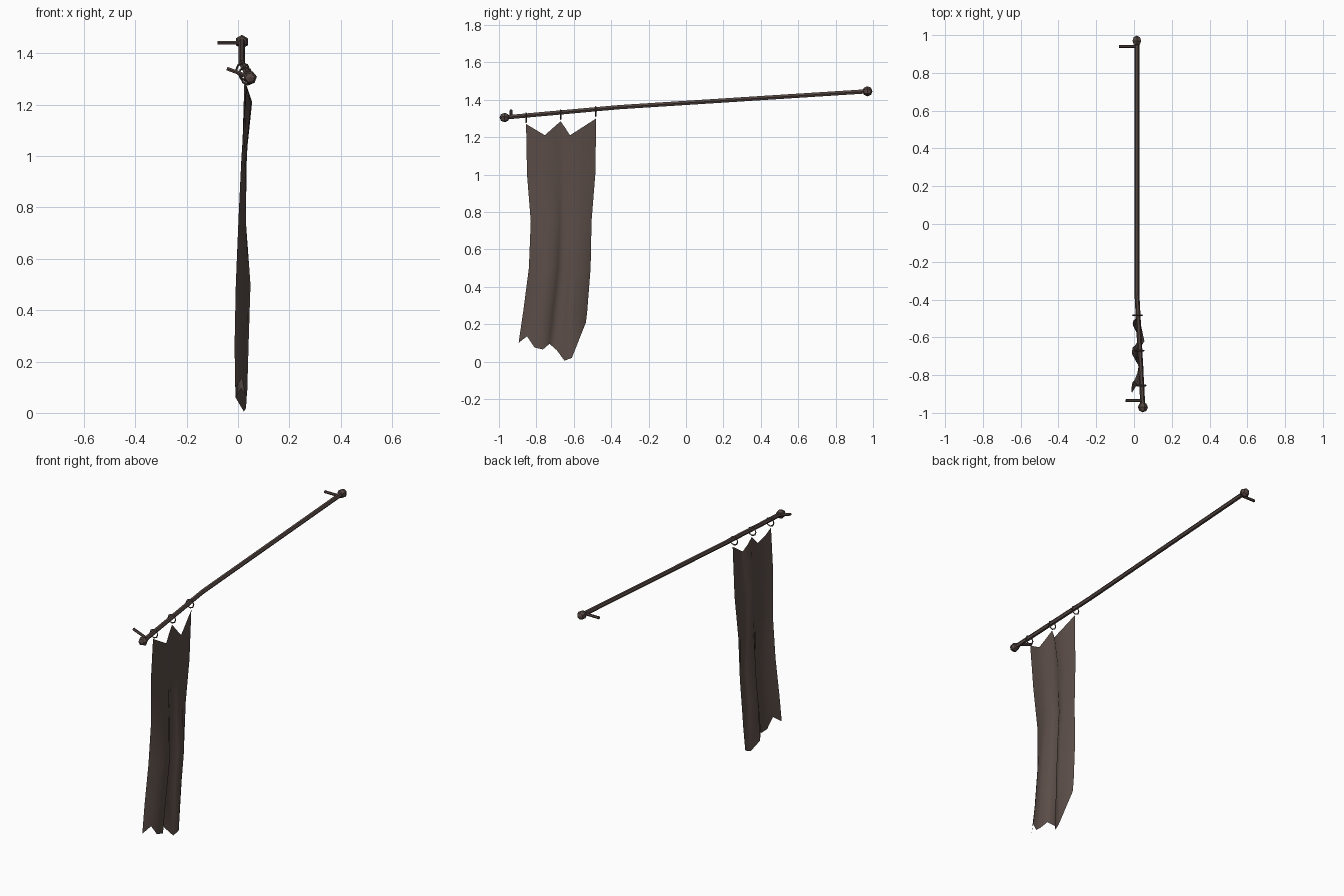
import bpy, bmesh, math
from mathutils import Vector

if "Cube" in bpy.data.objects:
    bpy.data.objects.remove(bpy.data.objects["Cube"])


def material(name, rgb):
    m = bpy.data.materials.new(name)
    m.diffuse_color = (*rgb, 1)
    m.use_nodes = True
    m.node_tree.nodes["Principled BSDF"].inputs["Base Color"].default_value = m.diffuse_color
    return m


WOOD = material("dark wood", (0.092, 0.064, 0.056))
CLOTH = material("worn brown cloth", (0.105, 0.075, 0.065))


def finish(name, bm, mat, smooth=False):
    me = bpy.data.meshes.new(name)
    bm.to_mesh(me)
    bm.free()
    me.materials.append(mat)
    for p in me.polygons:
        p.use_smooth = smooth
    ob = bpy.data.objects.new(name, me)
    bpy.context.collection.objects.link(ob)
    return ob


def tube(name, path, radius, sides, mat):
    """Sweep a polygon section along a nearly straight path."""
    bm = bmesh.new()
    pts = [Vector(p) for p in path]
    d = (pts[-1] - pts[0]).normalized()
    side = d.cross(Vector((0, 0, 1))).normalized()
    up = side.cross(d)
    rings = []
    for p in pts:
        rings.append([bm.verts.new(p + radius * (side * math.cos(a) + up * math.sin(a)))
                      for a in (2 * math.pi * i / sides for i in range(sides))])
    for a, b in zip(rings, rings[1:]):
        for i in range(sides):
            j = (i + 1) % sides
            bm.faces.new((a[i], a[j], b[j], b[i]))
    bm.faces.new(rings[0])
    bm.faces.new(rings[-1])
    bmesh.ops.recalc_face_normals(bm, faces=bm.faces[:])
    return finish(name, bm, mat)


# Bent rod
FRONT, BEND, BACK = (Vector(p) for p in
                     ((0.047, -0.97, 1.305), (0.015, -0.36, 1.36), (0.015, 0.97, 1.445)))
tube("rod", [FRONT, BEND, BACK], 0.013, 6, WOOD)


def rod_at(y):
    return FRONT.lerp(BEND, (y - FRONT.y) / (BEND.y - FRONT.y))


# Faceted end knobs
for name, p, tilt in (("front_knob", FRONT, 0.35), ("back_knob", BACK, 0.0)):
    bm = bmesh.new()
    bmesh.ops.create_uvsphere(bm, u_segments=6, v_segments=4, radius=0.027)
    ob = finish(name, bm, WOOD)
    ob.location = p
    ob.rotation_euler = (math.pi / 2, tilt, 0)

# Wall pegs
tube("front_peg", [(0.045, -0.935, 1.308), (-0.043, -0.935, 1.341)], 0.008, 6, WOOD)
tube("back_peg", [(0.015, 0.94, 1.442), (-0.08, 0.94, 1.442)], 0.008, 6, WOOD)

# Hanging rings
for i, y in enumerate((-0.855, -0.67, -0.483)):
    c = rod_at(y)
    bpy.ops.mesh.primitive_torus_add(major_segments=8, minor_segments=4,
                                     major_radius=0.025, minor_radius=0.004,
                                     location=(c.x - 0.003, y, c.z - 0.012),
                                     rotation=(math.pi / 2, 0, 0))
    ob = bpy.context.object
    ob.name = "ring_%d" % (i + 1)
    ob.data.materials.append(WOOD)

# Torn curtain: top and bottom edges as (y, z), side edges by height
TOP = [(-0.855, 1.27), (-0.805, 1.24), (-0.755, 1.21), (-0.71, 1.25), (-0.67, 1.285),
       (-0.645, 1.248), (-0.62, 1.21), (-0.55, 1.255), (-0.48, 1.30)]
BOTTOM = [(-0.895, 0.10), (-0.85, 0.135), (-0.81, 0.075), (-0.765, 0.065), (-0.73, 0.095),
          (-0.69, 0.06), (-0.65, 0.005), (-0.61, 0.02), (-0.535, 0.21)]
# rows: height, left y, right y, mean x, fold strength
ROWS = [(1.00, -0.850, -0.485, 0.024, 0.4), (0.75, -0.830, -0.505, 0.016, 0.55),
        (0.50, -0.840, -0.510, 0.020, 1.1), (0.27, -0.870, -0.528, 0.014, 1.05)]
FOLD = [-0.026, 0.004, 0.016, 0.026, 0.0, -0.024, 0.012, 0.022, -0.020]
TOP_X = [0.032, 0.036, 0.050, 0.038, 0.030, 0.040, 0.055, 0.040, 0.025]

N = len(TOP)
bm = bmesh.new()
grid = [[bm.verts.new((TOP_X[i], *TOP[i])) for i in range(N)]]
for z, left, right, x, k in ROWS:
    row = []
    for i in range(N):
        # columns drift from the top spacing to the bottom spacing
        t = (1.27 - z) / 1.2
        ft = (TOP[i][0] - TOP[0][0]) / (TOP[-1][0] - TOP[0][0])
        fb = (BOTTOM[i][0] - BOTTOM[0][0]) / (BOTTOM[-1][0] - BOTTOM[0][0])
        f = ft * (1 - t) + fb * t
        row.append(bm.verts.new((x + k * FOLD[i], left + (right - left) * f, z)))
    grid.append(row)
grid.append([bm.verts.new((0.012 + FOLD[i] * 0.9, *BOTTOM[i])) for i in range(N)])
for a, b in zip(grid, grid[1:]):
    for i in range(N - 1):
        bm.faces.new((a[i], b[i], b[i + 1], a[i + 1]))
finish("curtain", bm, CLOTH, smooth=True)
